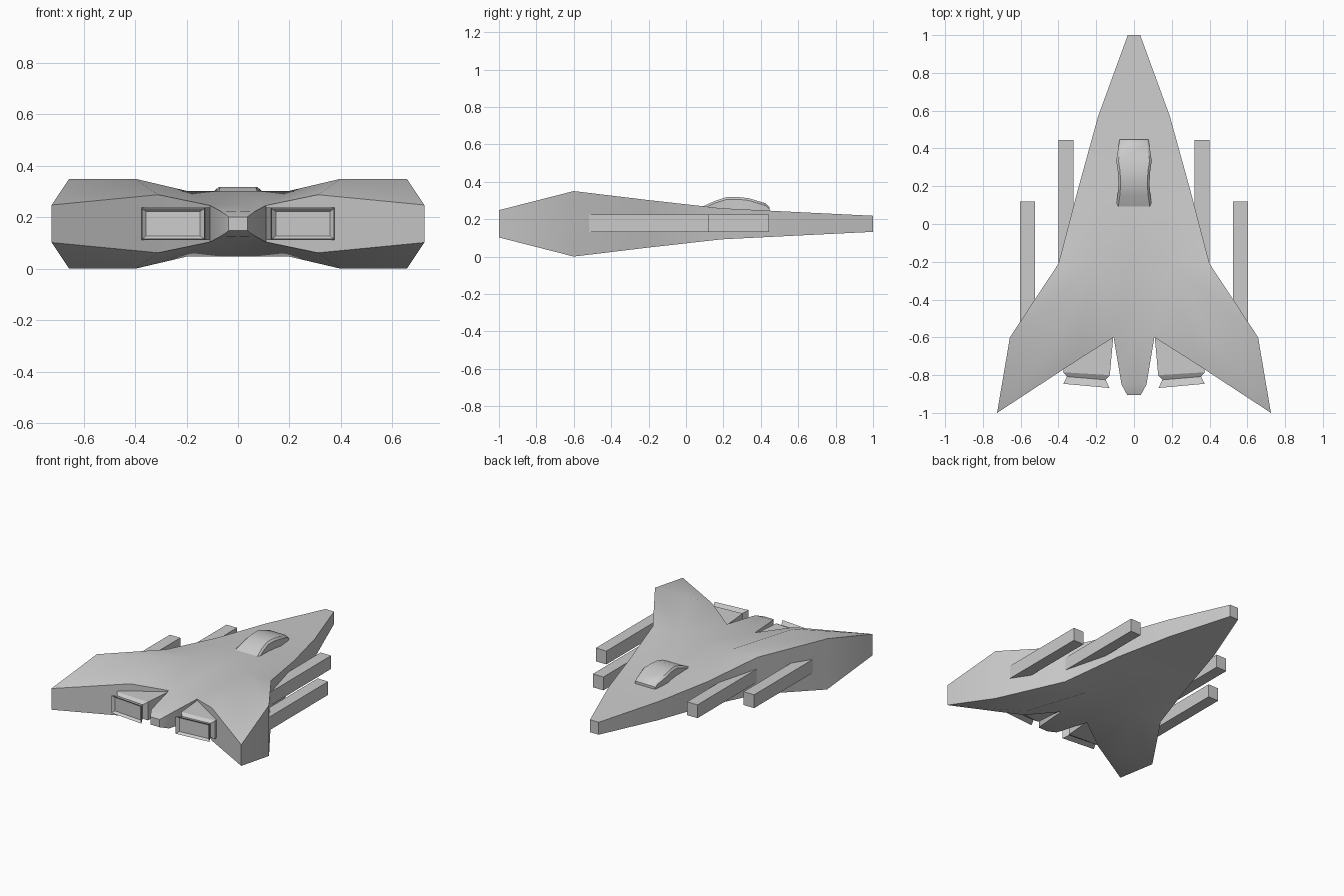
import bpy, bmesh
from mathutils import Matrix

if "Cube" in bpy.data.objects:
    bpy.data.objects.remove(bpy.data.objects["Cube"])

ZC = 0.175  # height of the horizontal symmetry plane


def finish(name, bm, smooth=False):
    bmesh.ops.remove_doubles(bm, verts=bm.verts, dist=1e-4)
    bmesh.ops.recalc_face_normals(bm, faces=bm.faces)
    mesh = bpy.data.meshes.new(name)
    bm.to_mesh(mesh)
    bm.free()
    ob = bpy.data.objects.new(name, mesh)
    bpy.context.collection.objects.link(ob)
    if smooth:
        bpy.ops.object.select_all(action='DESELECT')
        bpy.context.view_layer.objects.active = ob
        ob.select_set(True)
        bpy.ops.object.shade_smooth_by_angle(angle=0.6)
    return ob


def mirror(bm, axis):
    copy = bmesh.ops.duplicate(bm, geom=bm.verts[:] + bm.edges[:] + bm.faces[:])["geom"]
    verts = [g for g in copy if isinstance(g, bmesh.types.BMVert)]
    scale = Matrix.Diagonal((-1 if axis == 0 else 1, 1, -1 if axis == 2 else 1, 1))
    bmesh.ops.transform(bm, matrix=scale, verts=verts)


def loft(name, rings, smooth=False):
    bm = bmesh.new()
    loops = [[bm.verts.new(p) for p in ring] for ring in rings]
    n = len(loops[0])
    for a, b in zip(loops, loops[1:]):
        for i in range(n):
            j = (i + 1) % n
            bm.faces.new((a[i], a[j], b[j], b[i]))
    bm.faces.new(loops[0])
    bm.faces.new(loops[-1])
    return finish(name, bm, smooth)


# Hull: upper right quarter (x, y, half thickness), then walls and mirrors
pts = [(0, 1, .043), (.033, 1, .043),
       (0, .57, .064), (.19, .57, .064),
       (0, .19, .083), (.15, .19, .083), (.295, .19, .083),
       (0, -.21, .128), (.2, -.21, .128), (.4, -.21, .128),
       (0, -.6, .075), (.108, -.6, .071), (.4, -.6, .175), (.657, -.6, .175),
       (.31, -.728, .113), (.725, -1, .073),
       (0, -.85, .05), (.066, -.85, .048), (0, -.905, .027), (.036, -.905, .027)]
faces = [(0, 1, 3, 2), (2, 3, 5, 4), (3, 6, 5), (4, 5, 8, 7), (5, 6, 9, 8),
         (7, 8, 11, 10), (8, 9, 13, 12), (8, 12, 14, 11), (12, 13, 15, 14),
         (10, 11, 17, 16), (16, 17, 19, 18)]
bm = bmesh.new()
vs = [bm.verts.new(p) for p in pts]
for f in faces:
    bm.faces.new([vs[i] for i in f])
rim = [e for e in bm.edges if e.is_boundary and max(v.co.x for v in e.verts) > 1e-4]
for v in [g for g in bmesh.ops.extrude_edge_only(bm, edges=rim)["geom"]
          if isinstance(g, bmesh.types.BMVert)]:
    v.co.z = 0
mirror(bm, 2)
mirror(bm, 0)
bmesh.ops.translate(bm, verts=bm.verts, vec=(0, 0, ZC))
finish("hull", bm, True)

# Canopy: chamfered sections along y (y, half width, top height)
sections = [(.09, .095, .268), (.15, .087, .296), (.215, .082, .317), (.28, .086, .318),
            (.335, .094, .312), (.425, .08, .285), (.447, .076, .262)]
rings = []
for y, w, z in sections:
    c = min(.012, (z - .24) * .4)
    rings.append([(-w, y, .23), (-w, y, z - c), (-w + c, y, z),
                  (w - c, y, z), (w, y, z - c), (w, y, .23)])
loft("canopy", rings, True)

# Nozzle sections: inner x, y, outer x, y, half height
nozzle = [(.11, -.6, .35, -.58, .063), (.128, -.80, .375, -.785, .063),
          (.15, -.825, .355, -.808, .048), (.13, -.868, .374, -.846, .06),
          (.148, -.85, .357, -.832, .047)]
for side, s in (("right", 1), ("left", -1)):
    loft(f"{side}_engine_nozzle",
         [[(s * xa, ya, ZC - h), (s * xb, yb, ZC - h),
           (s * xb, yb, ZC + h), (s * xa, ya, ZC + h)] for xa, ya, xb, yb, h in nozzle])
    # Square gun barrels emerging from the leading edges
    for part, x, y0, y1 in (("inner", .359, -.5, .445), ("outer", .564, -.65, .12)):
        loft(f"{side}_{part}_gun_barrel",
             [[(s * x + dx * .04, y, ZC + .003 + dz * .046)
               for dx, dz in ((-1, -1), (1, -1), (1, 1), (-1, 1))] for y in (y0, y1)])
